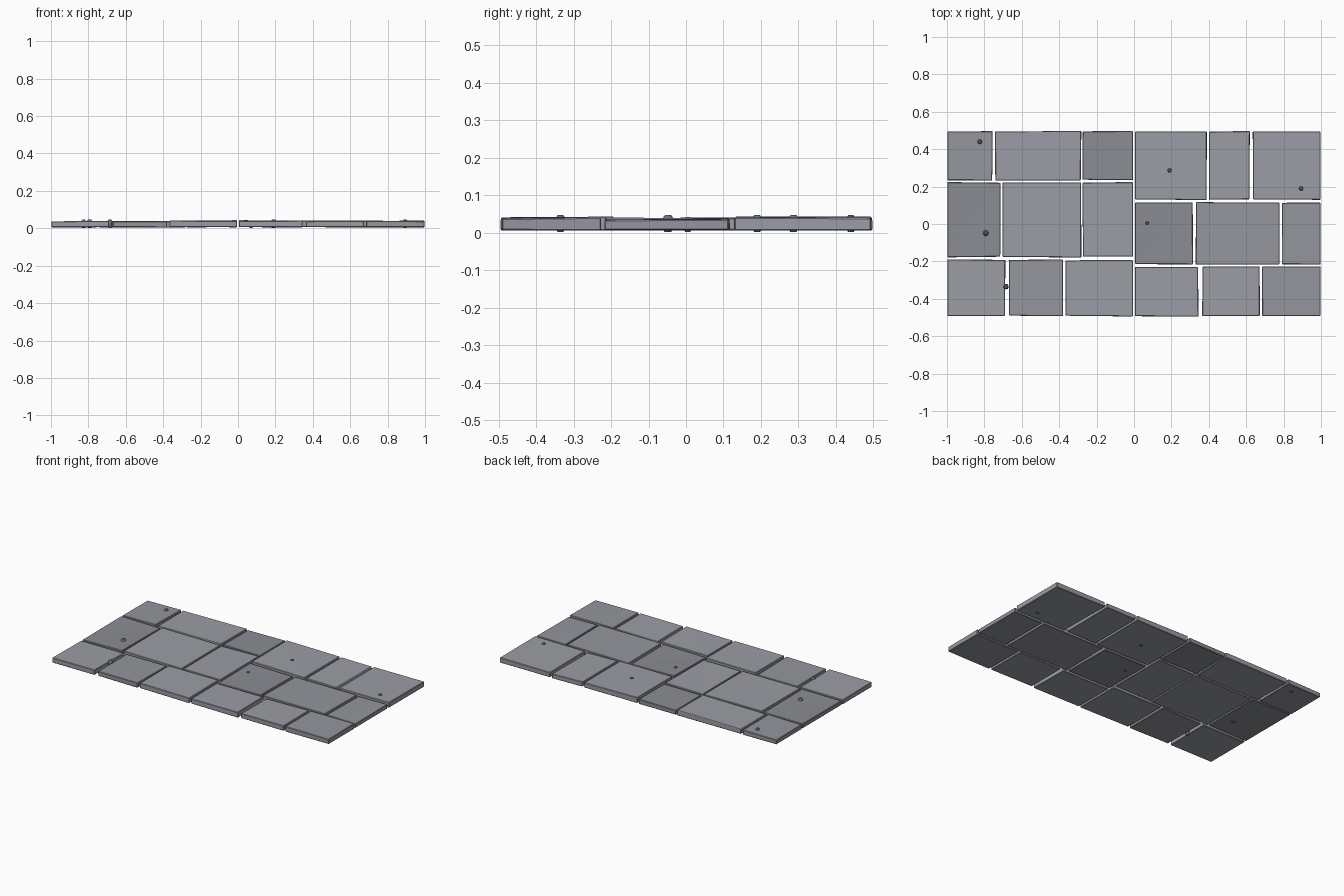
import bpy, bmesh, random
from mathutils import Vector

if "Cube" in bpy.data.objects:
    bpy.data.objects.remove(bpy.data.objects["Cube"])

random.seed(4)


def material(name, rgb):
    m = bpy.data.materials.new(name)
    m.diffuse_color = (*rgb, 1)
    m.use_nodes = True
    m.node_tree.nodes["Principled BSDF"].inputs["Base Color"].default_value = m.diffuse_color
    return m


# slate tones, dark to light
stone = [material(f"slate_{i}", (.33 * k, .34 * k, .38 * k))
         for i, k in enumerate((.78, .9, 1.0))]
dark = material("pebble_dark", (.16, .165, .18))


def add_object(name, bm, mat):
    bmesh.ops.recalc_face_normals(bm, faces=bm.faces)
    me = bpy.data.meshes.new(name)
    bm.to_mesh(me)
    bm.free()
    me.materials.append(mat)
    ob = bpy.data.objects.new(name, me)
    bpy.context.collection.objects.link(ob)
    return ob


def slab(name, x0, x1, y0, y1, top, tone):
    """Slightly irregular four-sided paving slab with worn edges."""
    bm = bmesh.new()
    lower, upper = [], []
    for x, y in ((x0, y0), (x1, y0), (x1, y1), (x0, y1)):
        # outer border stays straight, inner joints wander a little
        dx = 0 if abs(x) > 0.98 or abs(x) < 0.02 else random.uniform(-.003, .003)
        dy = random.uniform(-.003, .003)
        lower.append(bm.verts.new((x + dx, y + dy, 0.006 + random.uniform(-.001, .001))))
        upper.append(bm.verts.new((x + dx * .5, y + dy * .7, top + random.uniform(-.003, .003))))
    bm.faces.new(lower[::-1])
    # diagonal fold across the worn top
    k = random.randint(0, 1)
    bm.faces.new([upper[(i + k) % 4] for i in (0, 1, 2)])
    bm.faces.new([upper[(i + k) % 4] for i in (0, 2, 3)])
    for i in range(4):
        j = (i + 1) % 4
        bm.faces.new((lower[i], lower[j], upper[j], upper[i]))
    ob = add_object(name, bm, stone[tone])
    bev = ob.modifiers.new("worn_edges", 'BEVEL')
    bev.width = 0.003
    bev.segments = 1
    bev.limit_method = 'ANGLE'


# rows of slabs: (y0, y1, [(x0, x1, top height, tone), ...])
rows = [
    (0.235, 0.495, [(-.998, -.757, .037, 1), (-.743, -.284, .038, 2), (-.274, -.006, .037, 0)]),
    (-0.177, 0.222, [(-.998, -.715, .037, 0), (-.702, -.284, .039, 2), (-.274, -.006, .038, 2)]),
    (-0.492, -0.192, [(-.998, -.690, .037, 2), (-.668, -.380, .036, 1), (-.365, -.006, .041, 2)]),
    (0.130, 0.495, [(.006, .387, .041, 2), (.400, .617, .038, 2), (.636, .998, .039, 2)]),
    (-0.215, 0.115, [(.006, .314, .037, 0), (.331, .778, .038, 1), (.790, .998, .036, 1)]),
    (-0.492, -0.229, [(.006, .343, .040, 2), (.365, .672, .037, 2), (.684, .998, .039, 1)]),
]
for r, (y0, y1, slabs) in enumerate(rows):
    for c, (x0, x1, top, tone) in enumerate(slabs):
        slab(f"slab_{r + 1}_{c + 1}", x0, x1, y0, y1, top, tone)

# small pebbles set into the paving, showing above and below
pebbles = [(-.825, .44, .014), (.19, .287, .016), (.893, .19, .015),
           (.07, .005, .013), (-.793, -.048, .017), (-.685, -.335, .015)]
for i, (x, y, r) in enumerate(pebbles):
    bm = bmesh.new()
    bmesh.ops.create_icosphere(bm, subdivisions=2, radius=1.0)
    height = 0.023 if r > .013 else 0.0205
    for v in bm.verts:
        # blunt ends rather than points
        z = max(-1, min(1, v.co.z * 1.2))
        k = random.uniform(.94, 1.06)
        v.co = Vector((x + v.co.x * r * k, y + v.co.y * r * k, .001 + (z + 1) * height))
    add_object(f"pebble_{i + 1}", bm, dark)
